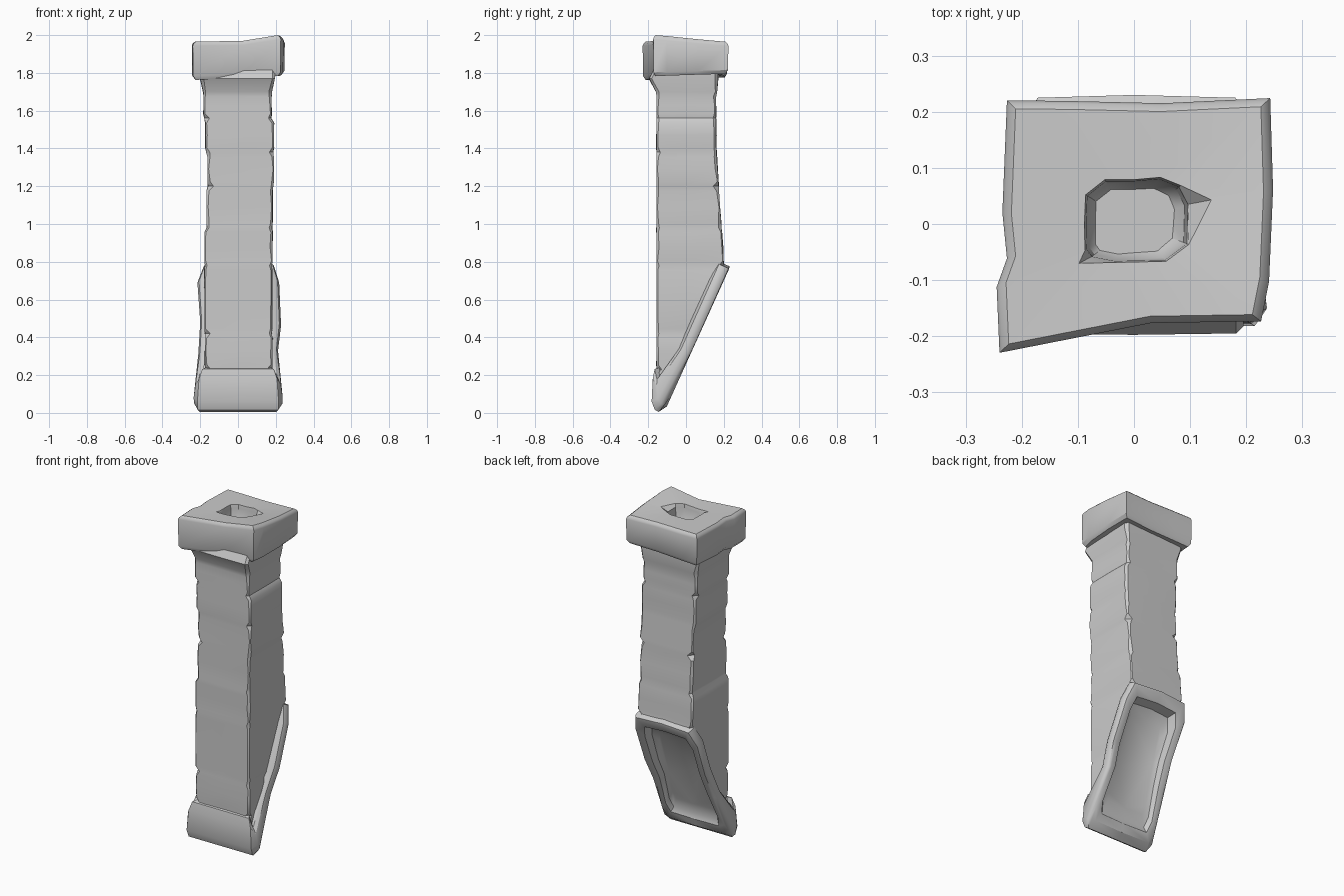
import bpy, bmesh, math, random
from mathutils import Vector

random.seed(4)
if "Cube" in bpy.data.objects:
    bpy.data.objects.remove(bpy.data.objects["Cube"], do_unlink=True)

stone = bpy.data.materials.new("grey stone")
stone.use_nodes = True
GREY = (0.6, 0.6, 0.6, 1)
stone.diffuse_color = GREY
stone.node_tree.nodes["Principled BSDF"].inputs["Base Color"].default_value = GREY


def loft(name, rings, cap_end, trim=None):
    """Skin a stack of rings that all have the same number of points."""
    bm = bmesh.new()
    loops = [[bm.verts.new(p) for p in ring] for ring in rings]
    n = len(loops[0])
    for a, b in zip(loops, loops[1:]):
        for i in range(n):
            j = (i + 1) % n
            bm.faces.new((a[i], a[j], b[j], b[i]))
    if cap_end:
        bm.faces.new(loops[-1])
    if trim:
        bmesh.ops.bisect_plane(bm, geom=bm.verts[:] + bm.edges[:] + bm.faces[:],
                               plane_co=trim[0], plane_no=trim[1], clear_outer=True)
    bmesh.ops.recalc_face_normals(bm, faces=bm.faces[:])
    mesh = bpy.data.meshes.new(name)
    bm.to_mesh(mesh)
    bm.free()
    mesh.materials.append(stone)
    ob = bpy.data.objects.new(name, mesh)
    bpy.context.collection.objects.link(ob)
    bpy.ops.object.select_all(action='DESELECT')
    ob.select_set(True)
    bpy.context.view_layer.objects.active = ob
    bpy.ops.object.shade_smooth_by_angle(angle=math.radians(35))


def clamp(v):
    return max(0.0, min(1.0, v))


# Sloping underside: start point, direction up the slope, outward normal
foot = Vector((0, -0.11, 0.015))
slope = Vector((0, 0.335, 0.75))
out = Vector((0, slope.z, -slope.y)).normalized()


def on_slope(x, t, depth=0.0):
    return foot + slope * t - out * depth + Vector((x, 0, 0))


# Shaft: stone courses with chipped corners at the joints
def shaft_ring(z, x0, x1, y0, y1, chip):
    c = [chip * random.uniform(0.5, 1.5) for _ in range(4)]
    w = [random.uniform(-0.003, 0.003) for _ in range(4)]
    xm, ym = (x0 + x1) / 2, (y0 + y1) / 2
    pts = [(x0 + c[0], y0), (xm, y0 + w[0]), (x1 - c[1], y0),
           (x1, y0 + c[1]), (x1 + w[1], ym), (x1, y1 - c[2]),
           (x1 - c[2], y1), (xm, y1 + w[2]), (x0 + c[3], y1),
           (x0, y1 - c[3]), (x0 + w[3], ym), (x0, y0 + c[0])]
    return [(x, y, z) for x, y in pts]


def back(z):
    return 0.16 + 0.04 * clamp((1.4 - z) / 0.6)


joints = [0.1, 0.23, 0.42, 0.78, 0.98, 1.2, 1.38, 1.56, 1.7]
lefts = [-0.178, -0.175, -0.178, -0.178, -0.167, -0.162, -0.172, -0.182]
rights = [0.183, 0.183, 0.181, 0.183, 0.183, 0.19, 0.19, 0.178]
rings = []
for lo, hi, left, right in zip(joints, joints[1:], lefts, rights):
    for z, inset, chip in ((lo, 0.003, 0.02), (lo + 0.025, 0, 0.01),
                           ((lo + hi) / 2, 0, 0.009), (hi - 0.025, 0, 0.01)):
        rings.append(shaft_ring(z, left + inset, right - inset,
                                -0.156, back(z), chip))
rings.append(shaft_ring(1.7, -0.184, 0.18, -0.16, 0.165, 0.012))
rings.append(shaft_ring(1.77, -0.2, 0.195, -0.195, 0.17, 0.015))
rings.append(shaft_ring(1.84, -0.2, 0.195, -0.16, 0.17, 0.015))
loft("shaft", rings, True, (on_slope(0, 0, 0.03), out))

# Base flange: sloping frame around a sunken panel, with a rounded front lip
outline = [(-0.215, 0), (0, -0.005), (0.215, 0), (0.237, 0.09), (0.212, 0.4), (0.228, 0.58),
           (0.218, 0.88), (0.19, 1), (0, 1.015), (-0.18, 1), (-0.215, 0.88),
           (-0.2, 0.6), (-0.21, 0.38), (-0.235, 0.1)]


def shrink(x_scale, t_lo, t_hi, depth_lo, depth_hi):
    return [on_slope(x * x_scale, t_lo + (t_hi - t_lo) * t,
                     depth_lo + (depth_hi - depth_lo) * t) for x, t in outline]


def collar(grow, depth, lip_y, lip_z):
    ring = []
    for x, t in outline:
        p = on_slope(x * grow, t, depth)
        pull = 1.0 if t < 0.05 else 0.55 if t < 0.2 else 0.0
        p.y += (lip_y - p.y) * pull
        p.z += (lip_z - p.z) * pull
        ring.append(p)
    return ring


loft("base_flange", [
    collar(0.8, 0.07, -0.14, 0.24),
    collar(0.88, 0.065, -0.166, 0.232),
    collar(0.96, 0.055, -0.176, 0.18),
    collar(1.0, 0.035, -0.182, 0.06),
    collar(0.99, 0.012, -0.165, 0.016),
    collar(0.95, 0.0, -0.145, 0.005),
    shrink(0.88, 0.03, 0.985, 0.0, -0.004),
    shrink(0.74, 0.09, 0.92, 0.004, 0.004),
    shrink(0.68, 0.12, 0.88, 0.025, 0.05),
    shrink(0.55, 0.2, 0.8, 0.035, 0.065),
], True)

# Cap: uneven slab with a flue hole
edge = [(-0.235, -0.225), (0.03, -0.173), (0.222, -0.17), (0.236, -0.1), (0.243, 0.06),
        (0.238, 0.22), (0.05, 0.211), (-0.12, 0.215), (-0.222, 0.216),
        (-0.23, 0.02), (-0.222, -0.06), (-0.24, -0.11)]
hole = [(-0.075, -0.058), (-0.035, -0.066), (0.055, -0.064), (0.094, -0.035), (0.096, 0.035),
        (0.08, 0.066), (0.045, 0.08), (0.0, 0.076), (-0.05, 0.076),
        (-0.083, 0.05), (-0.085, 0.0), (-0.084, -0.045)]
# Chipped rim: the same hole with two gouged corners
rim = [(x * 1.04, y * 1.04) for x, y in hole]
rim[0], rim[4] = (-0.098, -0.07), (0.138, 0.043)


def top(x, y):
    return 1.965 + 0.035 * clamp(x / 0.21) * clamp((0.2 - y) / 0.36)


def slab(pts, scale, drop):
    return [(x * scale, y * scale, top(x, y) - drop) for x, y in pts]


def under(scale, lift):
    return [(x * scale, y * scale, 1.787 + 0.04 * x + 0.03 * y + lift) for x, y in edge]


loft("chimney_cap", [
    under(0.7, 0.0), under(0.95, -0.008), under(1.01, 0.012),
    slab(edge, 1.02, 0.022), slab(edge, 1.0, 0.01), slab(edge, 0.95, 0.0),
    slab(rim, 1.0, 0.0), slab(hole, 1.0, 0.02),
    slab(hole, 0.94, 0.11), slab(hole, 0.6, 0.15), slab(hole, 0.2, 0.165),
], True)
